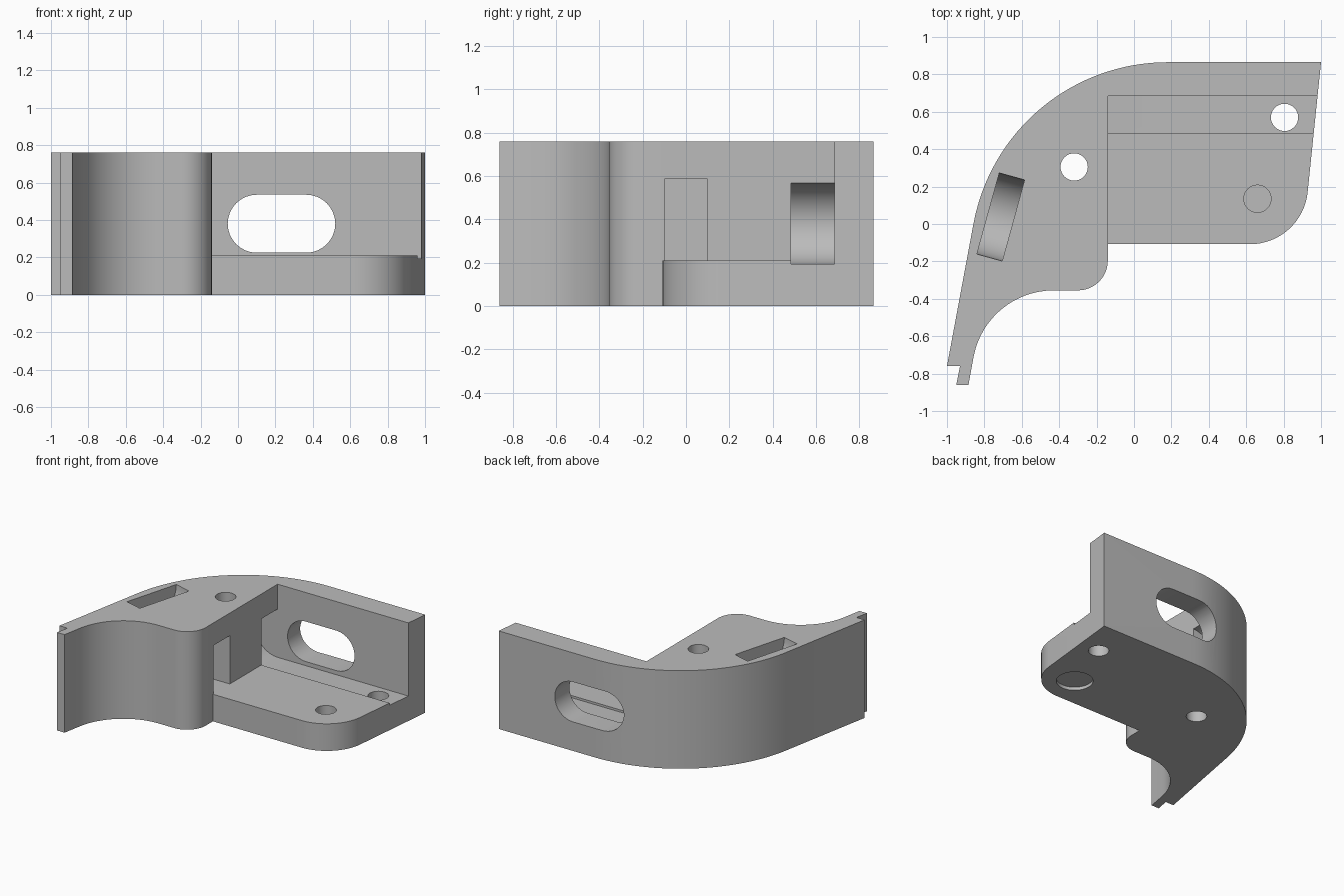
import bpy, bmesh
from math import cos, sin, radians, pi
from mathutils import Matrix, Vector

if "Cube" in bpy.data.objects:
    bpy.data.objects.remove(bpy.data.objects["Cube"])

HEIGHT = 0.76
FLOOR = 0.21

grey = bpy.data.materials.new("plain_grey")
grey.use_nodes = True
colour = (0.5, 0.5, 0.5, 1)
grey.diffuse_color = colour
grey.node_tree.nodes["Principled BSDF"].inputs["Base Color"].default_value = colour


def arc(cx, cy, r, start, end, n=16):
    angles = [radians(start + (end - start) * i / n) for i in range(n + 1)]
    return [(cx + r * cos(a), cy + r * sin(a)) for a in angles]


def prism(name, points, low, high, matrix=Matrix()):
    """Extrude a closed 2D outline along local z."""
    bm = bmesh.new()
    face = bm.faces.new([bm.verts.new((x, y, low)) for x, y in points])
    top = bmesh.ops.extrude_face_region(bm, geom=[face])["geom"]
    verts = [v for v in top if isinstance(v, bmesh.types.BMVert)]
    bmesh.ops.translate(bm, verts=verts, vec=(0, 0, high - low))
    bmesh.ops.recalc_face_normals(bm, faces=bm.faces)
    bm.transform(matrix)
    if matrix.determinant() < 0:
        bmesh.ops.reverse_faces(bm, faces=bm.faces)
    mesh = bpy.data.meshes.new(name)
    bm.to_mesh(mesh)
    bm.free()
    mesh.materials.append(grey)
    obj = bpy.data.objects.new(name, mesh)
    bpy.context.collection.objects.link(obj)
    return obj


def rect(x0, x1, y0, y1):
    return [(x0, y0), (x1, y0), (x1, y1), (x0, y1)]


def stadium(x0, x1, y, r):
    return arc(x1, y, r, -90, 90) + arc(x0, y, r, 90, 270)


# Bracket outline: curved back, sloping end, rounded tray, hooked tail
outline = (
    [(-1, -0.76), (-0.93, -0.76), (-0.95, -0.86), (-0.885, -0.86)]
    + arc(-0.43, -0.79, 0.435, 169, 90)
    + arc(-0.30, -0.195, 0.16, -90, 0, 12)
    + [(-0.14, -0.108)]
    + arc(0.62, 0.202, 0.31, -90, -6)
    + [(1, 0.865)]
    + arc(0.18, -0.191, 1.056, 90, 169.5, 32)
)
bracket = prism("bracket_body", outline, 0, HEIGHT)

# Local x, y, z mapped to world x, z, y for cuts running front to back
front_to_back = Matrix(((1, 0, 0, 0), (0, 0, 1, 0), (0, 1, 0, 0), (0, 0, 0, 1)))

# Tilted round-bottomed slot, its axis across the sloping wall
along = Vector((0.12, 0.435, 0)).normalized()
across = Vector((along.y, -along.x, 0))
slot_frame = Matrix((along, (0, 0, 1), across)).transposed().to_4x4()
slot_frame.translation = (-0.7125, 0.0375, HEIGHT)
slot_profile = [(0.225, 0.2), (-0.225, 0.2)] + arc(0, 0, 0.225, 180, 360, 24)

cutters = [
    prism("tray_cut", rect(-0.14, 1.2, -0.4, 0.685), FLOOR, 1),
    prism("groove_cut", stadium(-0.14, 1.3, 0.38, 0.187), 0.485, 0.685, front_to_back),
    prism("window_cut", stadium(0.10, 0.365, 0.38, 0.155), 0.6, 1, front_to_back),
    prism("side_pocket_cut", rect(-0.34, -0.1, -0.1, 0.1), FLOOR, 0.585),
    prism("tilted_slot_cut", slot_profile, -0.07, 0.07, slot_frame),
    prism("tray_hole_cut", arc(0.805, 0.57, 0.073, 0, 348.75, 31), -0.2, 0.5),
    prism("block_hole_cut", arc(-0.32, 0.305, 0.073, 0, 348.75, 31), -0.2, 1),
    prism("blind_hole_cut", arc(0.66, 0.135, 0.073, 0, 348.75, 31), 0.04, 0.5),
    prism("underside_recess_cut", arc(0.66, 0.135, 0.13, 0, 348.75, 31), -0.1, 0.025),
]

# Apply each cut in turn, then discard the cutter
bpy.context.view_layer.objects.active = bracket
for cutter in cutters:
    cutter.hide_render = True
    mod = bracket.modifiers.new(cutter.name, "BOOLEAN")
    mod.operation = "DIFFERENCE"
    mod.solver = "EXACT"
    mod.object = cutter
    bpy.ops.object.modifier_apply(modifier=mod.name)
    bpy.data.objects.remove(cutter)

bpy.ops.object.select_all(action="DESELECT")
bracket.select_set(True)
bpy.ops.object.shade_smooth_by_angle(angle=radians(30))
